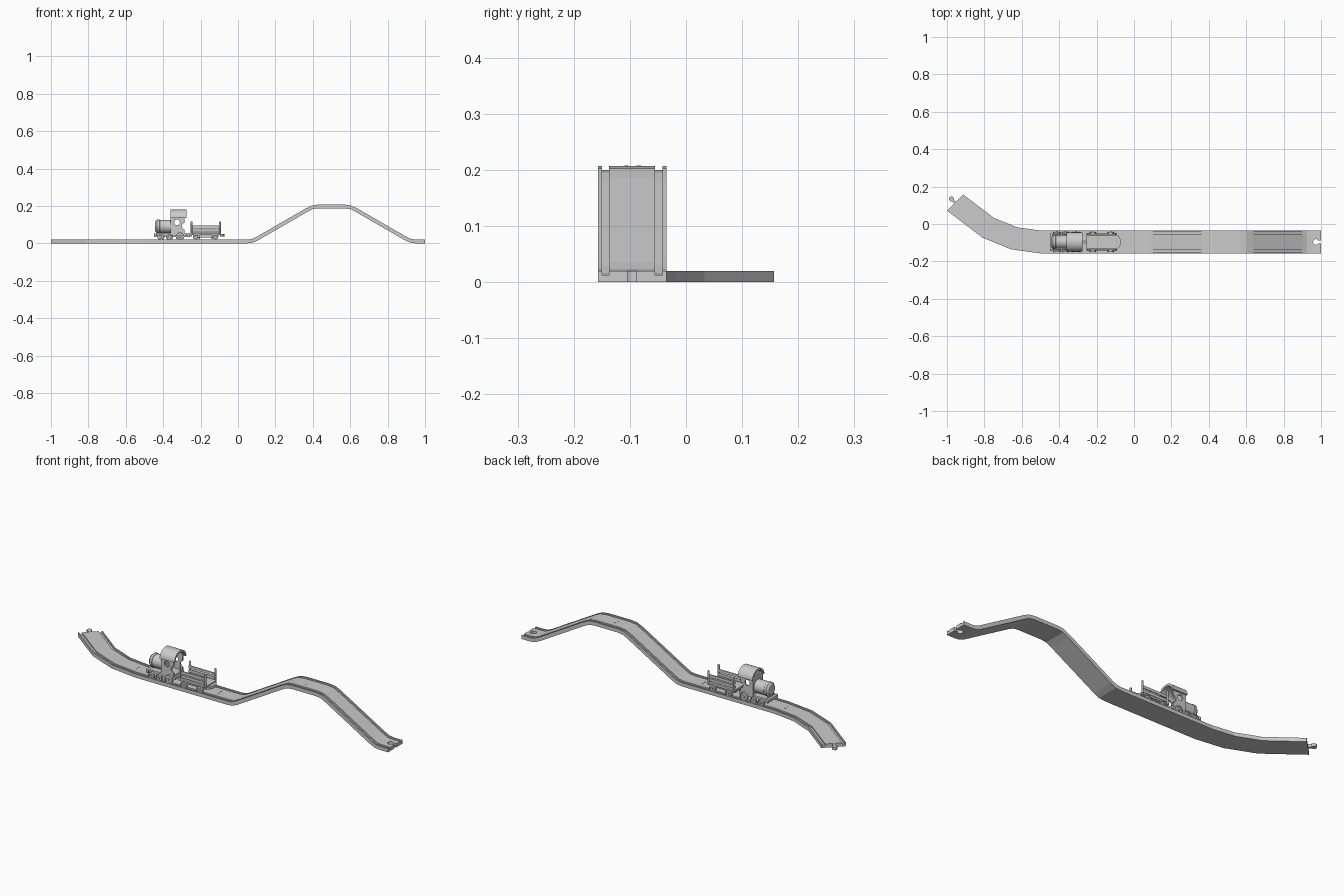
import bpy, bmesh, math
from mathutils import Vector, Matrix

if "Cube" in bpy.data.objects:
    bpy.data.objects.remove(bpy.data.objects["Cube"])

CY = -0.096   # centre line of the straight track
HW = 0.061    # half width of the track


def make(name, bm, smooth=False):
    bmesh.ops.recalc_face_normals(bm, faces=bm.faces[:])
    me = bpy.data.meshes.new(name)
    bm.to_mesh(me)
    bm.free()
    ob = bpy.data.objects.new(name, me)
    bpy.context.collection.objects.link(ob)
    if smooth:
        bpy.ops.object.select_all(action='DESELECT')
        ob.select_set(True)
        bpy.context.view_layer.objects.active = ob
        bpy.ops.object.shade_smooth_by_angle(angle=math.radians(35))
    return ob


def loft(name, rings, smooth=False):
    bm = bmesh.new()
    rows = [[bm.verts.new(p) for p in r] for r in rings]
    n = len(rows[0])
    for a, b in zip(rows, rows[1:]):
        for i in range(n):
            j = (i + 1) % n
            bm.faces.new((a[i], a[j], b[j], b[i]))
    bm.faces.new(rows[0])
    bm.faces.new(rows[-1])
    return make(name, bm, smooth)


def box(name, x0, x1, y0, y1, z0, z1, bevel=0.0):
    bm = bmesh.new()
    bmesh.ops.create_cube(bm, size=1)
    for v in bm.verts:
        v.co = Vector(((x0 + x1) / 2 + v.co.x * (x1 - x0),
                       (y0 + y1) / 2 + v.co.y * (y1 - y0),
                       (z0 + z1) / 2 + v.co.z * (z1 - z0)))
    if bevel:
        bmesh.ops.bevel(bm, geom=bm.edges[:], offset=bevel, segments=2,
                        affect='EDGES', profile=0.5)
    return make(name, bm)


def lathe(name, profile, origin, axis='X', n=28):
    # profile: (distance along axis, radius)
    o = Vector(origin)
    rings = []
    for d, r in profile:
        ring = []
        for i in range(n):
            a = 2 * math.pi * i / n
            c, s = r * math.cos(a), r * math.sin(a)
            v = {'X': (d, c, s), 'Y': (c, d, s), 'Z': (c, s, d)}[axis]
            ring.append(o + Vector(v))
        rings.append(ring)
    return loft(name, rings, True)


def cut(ob, cutter):
    m = ob.modifiers.new('cut', 'BOOLEAN')
    m.operation = 'DIFFERENCE'
    m.solver = 'EXACT'
    m.object = cutter
    bpy.context.view_layer.objects.active = ob
    bpy.ops.object.modifier_apply(modifier='cut')
    bpy.data.objects.remove(cutter)


# Track cross-section: two wheel grooves in a flat plank
half = [(0.041, 0.02), (0.041, 0.013), (0.054, 0.013), (0.054, 0.02), (HW, 0.02), (HW, 0)]
SECTION = half + [(-y, z) for y, z in reversed(half)]


def track(name, path):
    # path: (x, y, z, turn, pitch)
    rings = []
    for x, y, z, turn, pitch in path:
        t, p = math.radians(turn), math.radians(pitch)
        side = Vector((math.sin(t), math.cos(t), 0))
        up = Vector((-math.sin(p), 0, math.cos(p)))
        rings.append([Vector((x, y, z)) + side * s + up * h for s, h in SECTION])
    return loft(name, rings)


track('curved_track', [(-0.956, 0.114, 0, 45, 0), (-0.78, -0.02, 0, 30, 0),
                       (-0.64, -0.077, 0, 15, 0), (-0.5, CY, 0, 0, 0)])
track('straight_track', [(-0.5, CY, 0, 0, 0), (0, CY, 0, 0, 0)])
rise = [(0, 0, 0), (0.05, 0, 0), (0.08, 0.004, 15), (0.11, 0.018, 30),
        (0.37, 0.168, 30), (0.40, 0.183, 15), (0.43, 0.187, 0)]
hill_path = [(x, CY, z, 0, p) for x, z, p in rise]
hill_path += [(1 - x, CY, z, 0, -p) for x, z, p in reversed(rise)]
hill = track('hill_track', hill_path)

# Socket in the far end
cut(hill, lathe('socket_cutter', [(-0.05, 0.015), (0.05, 0.015)], (0.972, CY, 0), 'Z'))
cut(hill, box('slot_cutter', 0.975, 1.05, CY - 0.008, CY + 0.008, -0.05, 0.05))

# Peg on the curved end
neck = box('peg_neck', -0.03, 0.005, -0.006, 0.006, 0.002, 0.018)
neck.data.transform(Matrix.Translation((-0.956, 0.114, 0)) @ Matrix.Rotation(-math.pi / 4, 4, 'Z'))
lathe('peg_head', [(0.002, 0.013), (0.018, 0.013)], (-0.976, 0.134, 0), 'Z')

# Small studs at the joints
for x in (-0.53, -0.04, 0.48):
    z = 0.207 if x > 0 else 0.02
    for dy in (-0.01, 0.012):
        lathe('track_stud', [(-0.004, 0.004), (0.001, 0.004)], (x, CY + dy, z), 'Z', 10)


def wheels(name, x, r):
    # A pair of flanged wheels on one axle
    z = 0.013 + r
    for s in (-1, 1):
        lathe(name + '_wheel', [(s * 0.042, r * 0.8), (s * 0.042, r), (s * 0.053, r),
                                (s * 0.053, r * 0.75), (s * 0.050, r * 0.7),
                                (s * 0.050, r * 0.3), (s * 0.055, r * 0.25)], (x, CY, z), 'Y', 24)
    lathe(name + '_axle', [(-0.045, 0.005), (0.045, 0.005)], (x, CY, z), 'Y', 12)


# Locomotive chassis, bumper and wheels
box('engine_base', -0.435, -0.275, CY - 0.04, CY + 0.04, 0.038, 0.055, 0.003)
box('engine_bumper', -0.45, -0.435, CY - 0.045, CY + 0.045, 0.034, 0.052, 0.003)
for x, r in ((-0.412, 0.018), (-0.366, 0.018), (-0.31, 0.023)):
    wheels('engine', x, r)

# Boiler with a rim and rounded nose
lathe('boiler', [(-0.445, 0.014), (-0.442, 0.027), (-0.434, 0.034), (-0.432, 0.037),
                 (-0.42, 0.037), (-0.418, 0.035), (-0.35, 0.035)], (0, CY, 0.09), 'X', 32)

# Cab: hollow, open at the rear, with round side windows
cab = box('cab', -0.36, -0.285, CY - 0.042, CY + 0.042, 0.05, 0.15)
cut(cab, box('inside_cutter', -0.35, -0.25, CY - 0.033, CY + 0.033, 0.06, 0.2))
cut(cab, lathe('window_cutter', [(-0.1, 0.015), (0.1, 0.015)], (-0.326, CY, 0.112), 'Y'))
cut(cab, lathe('doorway_cutter', [(-0.1, 0.019), (0.1, 0.019)], (-0.281, CY, 0.092), 'Y'))

# Arched roof
N = 20
arc = [math.pi * i / N for i in range(N + 1)]
shape = [(0.051 * math.cos(a), 0.045 * math.sin(a)) for a in arc]
shape += [(0.041 * math.cos(a), 0.034 * math.sin(a)) for a in reversed(arc)]
loft('cab_roof', [[(x, CY + y, 0.136 + z) for y, z in shape] for x in (-0.362, -0.275)], True)

# Coupling between engine and wagon
box('coupling_bar', -0.28, -0.245, CY - 0.006, CY + 0.006, 0.038, 0.046)
lathe('coupling_pin', [(0.034, 0.009), (0.054, 0.009)], (-0.265, CY, 0), 'Z', 16)

# Wagon bed with rounded rear buffer
box('wagon_bed', -0.255, -0.09, CY - 0.046, CY + 0.046, 0.044, 0.056, 0.003)
box('wagon_frame', -0.24, -0.105, CY - 0.028, CY + 0.028, 0.03, 0.045)
tail = [(-0.095, -0.038), (-0.08, -0.03), (-0.072, -0.012),
        (-0.072, 0.012), (-0.08, 0.03), (-0.095, 0.038)]
loft('wagon_buffer', [[(x, CY + y, z) for x, y in tail] for z in (0.036, 0.05)])
for x in (-0.22, -0.125):
    wheels('wagon', x, 0.018)

# Wagon side planks and corner posts
for s in (-1, 1):
    a, b = sorted((CY + s * 0.034, CY + s * 0.041))
    for z in (0.059, 0.08):
        box('side_plank', -0.25, -0.095, a, b, z, z + 0.016, 0.002)
    for x in (-0.248, -0.097):
        lathe('corner_post', [(0.05, 0.005), (0.115, 0.005), (0.118, 0.003)],
              (x, CY + s * 0.043, 0), 'Z', 12)
